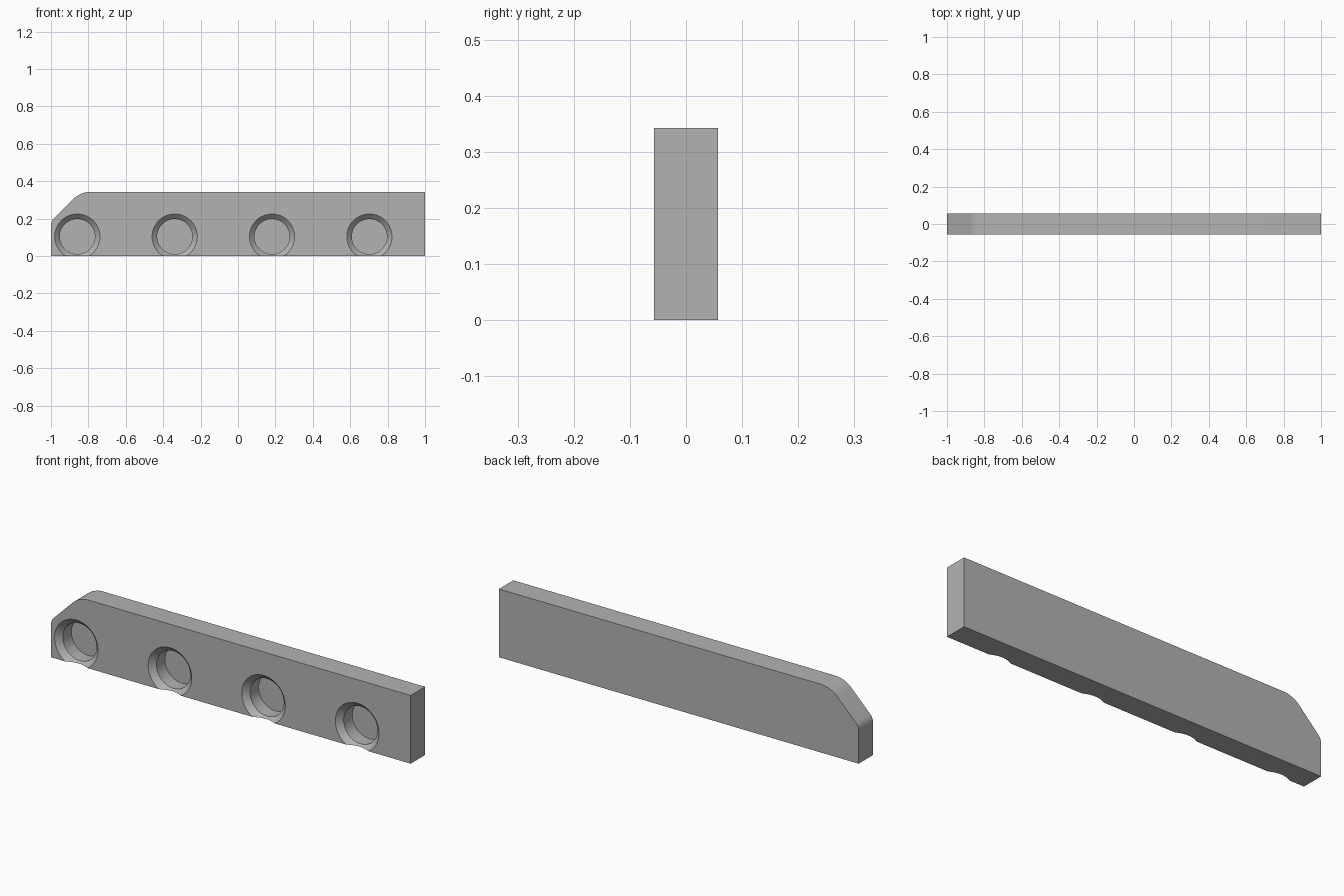
import bpy, bmesh
from math import radians, sin, cos, tan
from mathutils import Matrix

cube = bpy.data.objects.get("Cube")
if cube:
    bpy.data.objects.remove(cube, do_unlink=True)

HALF_LENGTH, HALF_DEPTH, HEIGHT = 1.0, 0.057, 0.343
CHAMFER = 0.157                    # size of the 45 degree corner cut
HOLE_X = [-0.859 + 0.5205 * i for i in range(4)]
HOLE_Z, HOLE_R, RIM_R, HOLE_DEPTH = 0.104, 0.094, 0.121, 0.095

grey = bpy.data.materials.new("plain grey")
grey.use_nodes = True
colour = (0.45, 0.45, 0.45, 1)
grey.diffuse_color = colour
grey.node_tree.nodes["Principled BSDF"].inputs["Base Color"].default_value = colour


def new_object(name, bm):
    bmesh.ops.recalc_face_normals(bm, faces=bm.faces)
    mesh = bpy.data.meshes.new(name)
    bm.to_mesh(mesh)
    bm.free()
    mesh.materials.append(grey)
    obj = bpy.data.objects.new(name, mesh)
    bpy.context.collection.objects.link(obj)
    return obj


def arc(cx, cz, radius, start, end, steps=10):
    angles = [radians(start + (end - start) * i / steps) for i in range(steps + 1)]
    return [(cx + radius * cos(a), cz + radius * sin(a)) for a in angles]


# Bar outline: square right end, chamfered and rounded left end
top_r, side_r = 0.13, 0.05
t = tan(radians(22.5))
outline = [(-HALF_LENGTH, 0), (HALF_LENGTH, 0), (HALF_LENGTH, HEIGHT)]
outline += arc(-HALF_LENGTH + CHAMFER + top_r * t, HEIGHT - top_r, top_r, 90, 135)
outline += arc(-HALF_LENGTH + side_r, HEIGHT - CHAMFER - side_r * t, side_r, 135, 180)

bm = bmesh.new()
face = bm.faces.new([bm.verts.new((x, -HALF_DEPTH, z)) for x, z in outline])
side = bmesh.ops.extrude_face_region(bm, geom=[face])
bmesh.ops.translate(bm, vec=(0, 2 * HALF_DEPTH, 0),
                    verts=[v for v in side["geom"] if isinstance(v, bmesh.types.BMVert)])
bar = new_object("bar", bm)

# Countersunk blind holes: stacked rings from in front of the face to the floor
sink = RIM_R - HOLE_R
profile = [(RIM_R + 0.02, -0.02), (HOLE_R, sink), (HOLE_R, HOLE_DEPTH)]
bm = bmesh.new()
segments = 64
for hx in HOLE_X:
    rings = []
    for radius, depth in profile:
        place = Matrix.Translation((hx, depth - HALF_DEPTH, HOLE_Z)) @ Matrix.Rotation(radians(90), 4, 'X')
        rings.append(bmesh.ops.create_circle(bm, segments=segments, radius=radius, matrix=place)["verts"])
    for a, b in zip(rings, rings[1:]):
        for i in range(segments):
            j = (i + 1) % segments
            bm.faces.new((a[i], a[j], b[j], b[i]))
    bm.faces.new(rings[0])
    bm.faces.new(rings[-1])
cutter = new_object("hole_cutter", bm)
cutter.hide_render = True

cut = bar.modifiers.new("holes", 'BOOLEAN')
cut.operation = 'DIFFERENCE'
cut.solver = 'EXACT'
cut.object = cutter

# Apply the cut, remove the helper and smooth the round surfaces
bpy.ops.object.select_all(action='DESELECT')
bpy.context.view_layer.objects.active = bar
bar.select_set(True)
bpy.ops.object.modifier_apply(modifier=cut.name)
bpy.data.objects.remove(cutter, do_unlink=True)
bpy.ops.object.shade_smooth_by_angle(angle=radians(30))
